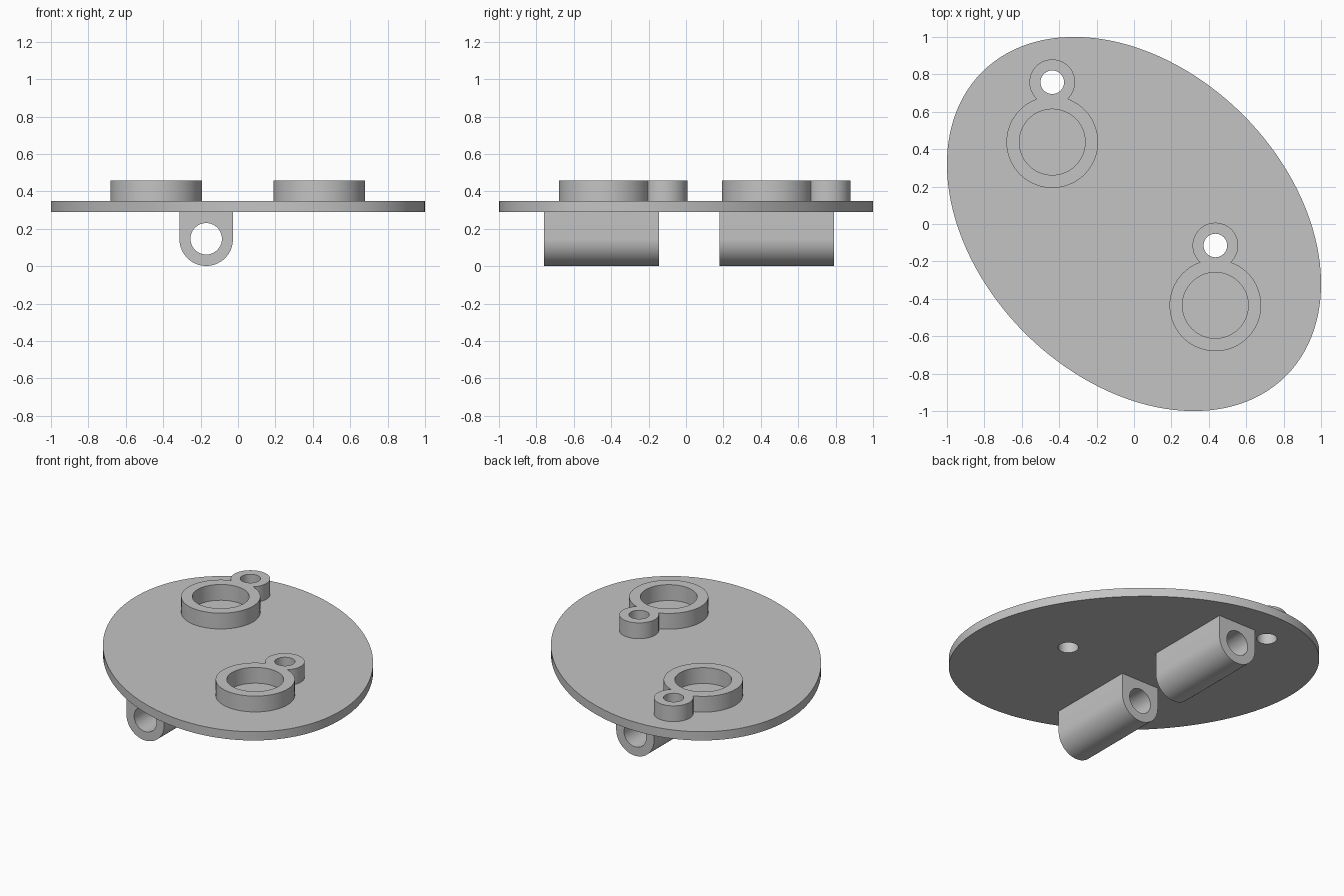
import bpy, bmesh
from math import sin, cos, pi, radians, atan2, sqrt
from mathutils import Matrix, Vector

if "Cube" in bpy.data.objects:
    bpy.data.objects.remove(bpy.data.objects["Cube"], do_unlink=True)

grey = bpy.data.materials.new("plain grey")
grey.use_nodes = True
GREY = (0.55, 0.55, 0.55, 1)
grey.diffuse_color = GREY
grey.node_tree.nodes["Principled BSDF"].inputs["Base Color"].default_value = GREY


def arc(cx, cy, r, start=0.0, end=2 * pi, n=64):
    """Points along an arc; a full turn leaves out the repeated end point."""
    steps = n if end - start > 2 * pi - 1e-6 else n - 1
    return [(cx + r * cos(start + (end - start) * i / steps),
             cy + r * sin(start + (end - start) * i / steps)) for i in range(n)]


def prism(name, loops, depth, matrix):
    """Extrude an outline with holes, centred on its plane."""
    curve = bpy.data.curves.new(name, 'CURVE')
    curve.dimensions = '2D'
    curve.fill_mode = 'BOTH'
    curve.extrude = depth / 2
    for loop in loops:
        spline = curve.splines.new('POLY')
        spline.points.add(len(loop) - 1)
        for point, (x, y) in zip(spline.points, loop):
            point.co = (x, y, 0, 1)
        spline.use_cyclic_u = True
    helper = bpy.data.objects.new(name + " outline", curve)
    bpy.context.collection.objects.link(helper)
    graph = bpy.context.evaluated_depsgraph_get()
    mesh = bpy.data.meshes.new_from_object(helper.evaluated_get(graph))
    bpy.data.objects.remove(helper, do_unlink=True)
    bpy.data.curves.remove(curve)

    bm = bmesh.new()
    bm.from_mesh(mesh)
    bmesh.ops.remove_doubles(bm, verts=bm.verts, dist=1e-5)
    bmesh.ops.recalc_face_normals(bm, faces=bm.faces)
    bmesh.ops.transform(bm, matrix=matrix, verts=bm.verts)
    bm.to_mesh(mesh)
    bm.free()
    mesh.name = name
    mesh.materials.clear()
    mesh.materials.append(grey)
    obj = bpy.data.objects.new(name, mesh)
    bpy.context.collection.objects.link(obj)
    bpy.ops.object.select_all(action='DESELECT')
    obj.select_set(True)
    bpy.context.view_layer.objects.active = obj
    bpy.ops.object.shade_smooth_by_angle(angle=radians(30))
    return obj


PLATE_LOW, PLATE_TOP, BOSS_TOP = 0.29, 0.35, 0.458
RING, RECESS, EAR, PIN = 0.245, 0.176, 0.122, 0.063
EAR_GAP = 0.32
bosses = {"back_right": Vector((-0.437, 0.438)), "front_left": Vector((0.435, -0.435))}

# Elliptical plate, long axis on the diagonal, with the pin holes running through
ellipse = [(1.149 * cos(t) * -sqrt(0.5) - 0.825 * sin(t) * sqrt(0.5),
            1.149 * cos(t) * sqrt(0.5) - 0.825 * sin(t) * sqrt(0.5))
           for t in (2 * pi * i / 128 for i in range(128))]
pins = [arc(c.x, c.y + EAR_GAP, PIN, n=48) for c in bosses.values()]
prism("plate", [ellipse] + pins, PLATE_TOP - PLATE_LOW,
      Matrix.Translation((0, 0, (PLATE_LOW + PLATE_TOP) / 2)))

# Ring bosses, each merged with a small pin ear behind it
along = (EAR_GAP ** 2 + RING ** 2 - EAR ** 2) / (2 * EAR_GAP)
half = sqrt(RING ** 2 - along ** 2)
ring_a = atan2(along, half)
ear_a = atan2(along - EAR_GAP, half)
for side, c in bosses.items():
    outline = (arc(c.x, c.y + EAR_GAP, EAR, ear_a, pi - ear_a, 48)
               + arc(c.x, c.y, RING, pi - ring_a, 2 * pi + ring_a, 80)[1:-1])
    holes = [arc(c.x, c.y, RECESS), arc(c.x, c.y + EAR_GAP, PIN, n=48)]
    prism(side + "_boss", [outline] + holes, BOSS_TOP - PLATE_TOP,
          Matrix.Translation((0, 0, (PLATE_TOP + BOSS_TOP) / 2)))

# Two tube brackets in line under the plate
TUBE_X, TUBE_Z, TUBE_R = -0.17, 0.145, 0.143
bracket = arc(TUBE_X, TUBE_Z, TUBE_R, pi, 2 * pi - 1e-5, 40)
bracket += [(TUBE_X + TUBE_R, PLATE_LOW), (TUBE_X - TUBE_R, PLATE_LOW)]
for end, y in (("front", -0.451), ("back", 0.485)):
    prism(end + "_tube_bracket", [bracket, arc(TUBE_X, TUBE_Z + 0.002, 0.084)], 0.614,
          Matrix.Translation((0, y, 0)) @ Matrix.Rotation(pi / 2, 4, 'X'))
